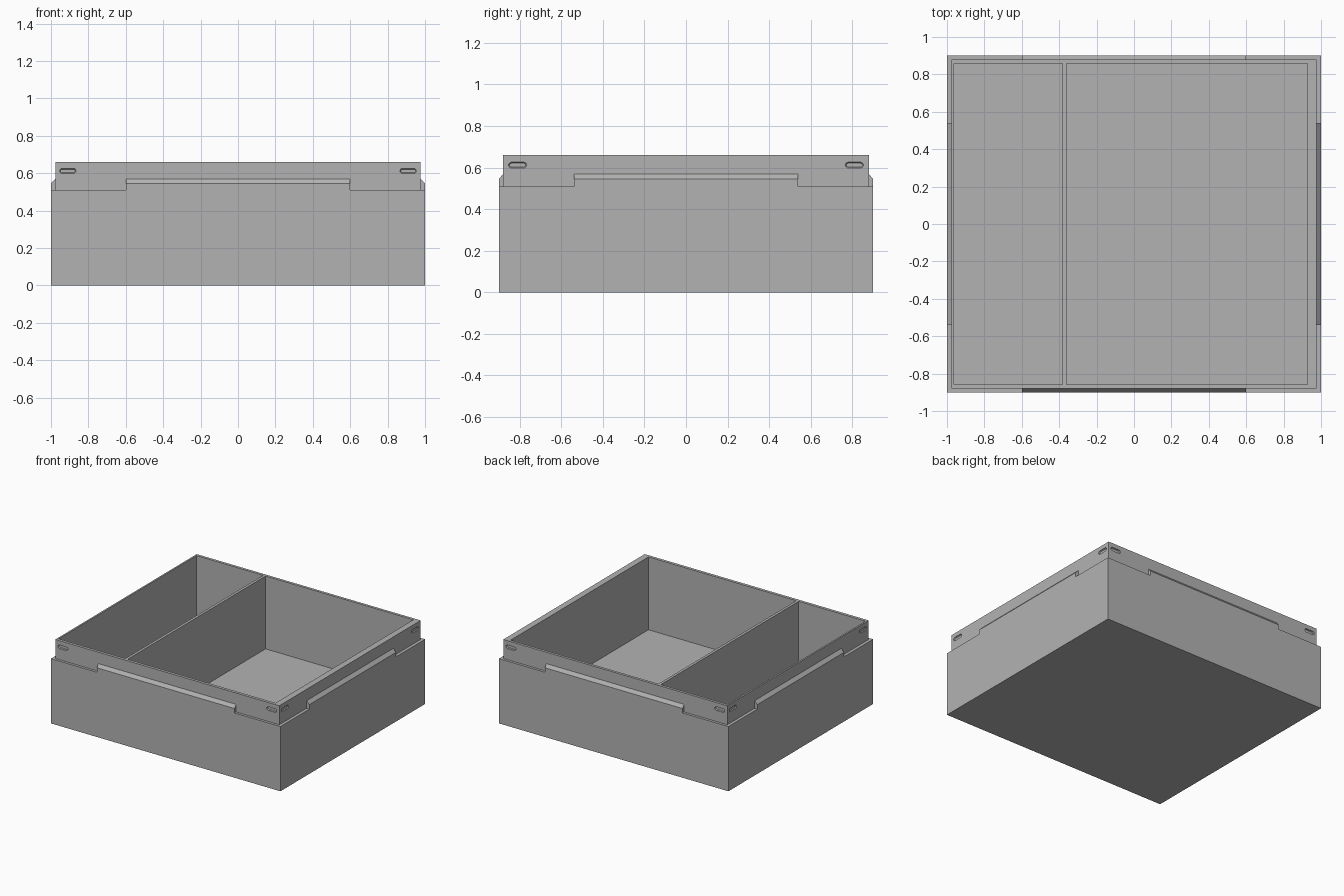
import bpy, bmesh, math

if "Cube" in bpy.data.objects:
    bpy.data.objects.remove(bpy.data.objects["Cube"], do_unlink=True)

# Overall sizes
HX, HY = 1.0, 0.9            # outer half sizes
RX, RY = 0.976, 0.88         # rim half sizes
LEDGE, TAB, CHAMFER, TOP = 0.51, 0.545, 0.57, 0.66
TAB_X, TAB_Y = 0.6, 0.54     # half lengths of the raised tabs
FLOOR = 0.086

grey = bpy.data.materials.new("plain grey")
grey.use_nodes = True
grey.diffuse_color = (0.45, 0.45, 0.45, 1)
grey.node_tree.nodes["Principled BSDF"].inputs["Base Color"].default_value = (0.45, 0.45, 0.45, 1)


def loft(bm, rings):
    """Closed solid through a list of matching point rings."""
    loops = [[bm.verts.new(p) for p in ring] for ring in rings]
    n = len(loops[0])
    for a, b in zip(loops, loops[1:]):
        for i in range(n):
            j = (i + 1) % n
            bm.faces.new((a[i], a[j], b[j], b[i]))
    bm.faces.new(loops[0][::-1])
    bm.faces.new(loops[-1])


def prism(bm, outline, z0, z1):
    loft(bm, [[(x, y, z) for x, y in outline] for z in (z0, z1)])


def rect(x0, x1, y0, y1):
    return [(x0, y0), (x1, y0), (x1, y1), (x0, y1)]


def make(name, bm):
    bmesh.ops.recalc_face_normals(bm, faces=bm.faces)
    mesh = bpy.data.meshes.new(name)
    bm.to_mesh(mesh)
    bm.free()
    mesh.materials.append(grey)
    obj = bpy.data.objects.new(name, mesh)
    bpy.context.collection.objects.link(obj)
    return obj


def cut(target, name, bm):
    cutter = make(name, bm)
    cutter.hide_render = True
    mod = target.modifiers.new(name, 'BOOLEAN')
    mod.operation = 'DIFFERENCE'
    mod.solver = 'EXACT'
    mod.object = cutter
    bpy.context.view_layer.objects.active = target
    bpy.ops.object.modifier_apply(modifier=name)
    bpy.data.objects.remove(cutter, do_unlink=True)


# Solid tray body with a chamfered shoulder and a narrower rim
bm = bmesh.new()
levels = [(HX, HY, 0), (HX, HY, TAB), (RX, RY, CHAMFER), (RX, RY, TOP)]
loft(bm, [[(x, y, z) for x, y in rect(-a, a, -b, b)] for a, b, z in levels])
tray = make("divided_tray", bm)

# Corner notches leave a raised tab in the middle of each side
bm = bmesh.new()
for sx in (-1, 1):
    for sy in (-1, 1):
        corner = [(TAB_X, RY), (RX, RY), (RX, TAB_Y), (1.1, TAB_Y), (1.1, 1.1), (TAB_X, 1.1)]
        prism(bm, [(sx * x, sy * y) for x, y in corner], LEDGE, 0.59)
cut(tray, "corner_notches", bm)

# Two open compartments separated by a thin divider
bm = bmesh.new()
for x0, x1 in ((-0.963, -0.382), (-0.361, 0.927)):
    prism(bm, rect(x0, x1, -0.857, 0.859), FLOOR, 0.8)
cut(tray, "compartments", bm)


# Shallow rounded slots near the rim corners
def slot_outline(radius, half=0.03, steps=6):
    points = []
    for side, start in ((1, -90), (-1, 90)):
        for i in range(steps + 1):
            a = math.radians(start + 180 * i / steps)
            points.append((side * half + radius * math.cos(a), 0.612 + radius * math.sin(a)))
    return points


bm = bmesh.new()
for s in (-1, 1):
    for t in (-1, 1):
        for wall, along, swap in ((RY, 0.91, False), (RX, 0.81, True)):
            rings = []
            for depth, radius in ((-0.01, 0.014), (0.003, 0.014), (0.009, 0.009)):
                ring = [(t * along + u, s * (wall - depth), z) for u, z in slot_outline(radius)]
                rings.append([(y, x, z) if swap else (x, y, z) for x, y, z in ring])
            loft(bm, rings)
cut(tray, "rim_slots", bm)
